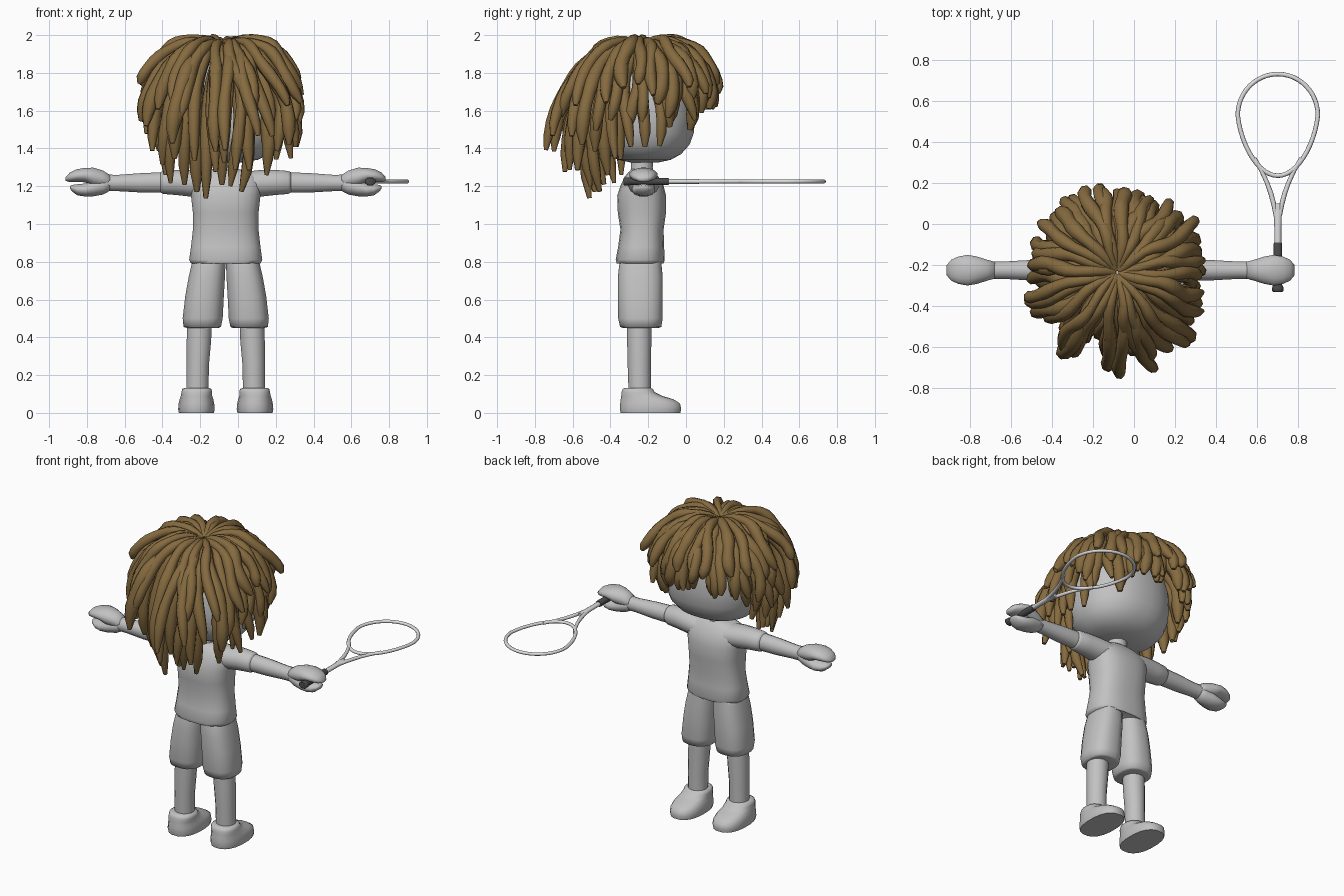
import bpy, bmesh, math, random
from mathutils import Vector

if "Cube" in bpy.data.objects:
    bpy.data.objects.remove(bpy.data.objects["Cube"])
random.seed(7)

CX, CY = -0.065, -0.235          # body axis
X, Y, Z = Vector((1, 0, 0)), Vector((0, 1, 0)), Vector((0, 0, 1))


def material(name, col):
    m = bpy.data.materials.new(name)
    m.diffuse_color = (*col, 1)
    m.use_nodes = True
    m.node_tree.nodes["Principled BSDF"].inputs["Base Color"].default_value = m.diffuse_color
    return m


GREY = material("body grey", (0.54, 0.54, 0.54))
HAIR = material("hair brown", (0.235, 0.145, 0.05))
FRAME = material("racket light grey", (0.72, 0.72, 0.72))
GRIP = material("grip dark grey", (0.07, 0.07, 0.07))


def sweep(bm, pts, radii, side, n=16, e=2.0, axis=None, closed=False):
    """Loft (super)elliptical rings along pts; radii = (along side, across)."""
    pts = [Vector(p) for p in pts]
    rings, m = [], len(pts)
    for i, (p, (a, b)) in enumerate(zip(pts, radii)):
        if axis:
            t = axis
        elif closed:
            t = (pts[(i + 1) % m] - pts[i - 1]).normalized()
        else:
            t = (pts[min(i + 1, m - 1)] - pts[max(i - 1, 0)]).normalized()
        nn = t.cross(side).normalized()
        s = nn.cross(t)
        ring = []
        for k in range(n):
            w = 2 * math.pi * (k + 0.5) / n
            c, d = math.cos(w), math.sin(w)
            c = math.copysign(abs(c) ** (2 / e), c)
            d = math.copysign(abs(d) ** (2 / e), d)
            ring.append(bm.verts.new(p + s * (a * c) + nn * (b * d)))
        rings.append(ring)
    for i in range(m if closed else m - 1):
        r0, r1 = rings[i], rings[(i + 1) % m]
        for k in range(n):
            j = (k + 1) % n
            bm.faces.new((r0[k], r0[j], r1[j], r1[k]))
    if not closed:
        bm.faces.new(rings[0][::-1])
        bm.faces.new(rings[-1])


def finish(name, bm, mat, angle=50):
    bmesh.ops.recalc_face_normals(bm, faces=bm.faces[:])
    me = bpy.data.meshes.new(name)
    bm.to_mesh(me)
    bm.free()
    me.materials.append(mat)
    me.shade_smooth()
    me.set_sharp_from_angle(angle=math.radians(angle))
    ob = bpy.data.objects.new(name, me)
    bpy.context.collection.objects.link(ob)
    return ob


def part(name, pts, radii, side, mat=GREY, angle=50, **kw):
    bm = bmesh.new()
    sweep(bm, pts, radii, side, **kw)
    return finish(name, bm, mat, angle)


def column(name, rows, **kw):
    """Vertical loft from rows of (z, x centre, x half, y min, y max)."""
    return part(name, [(x, (y0 + y1) / 2, z) for z, x, _, y0, y1 in rows],
                [(h, (y1 - y0) / 2) for _, _, h, y0, y1 in rows], X, axis=Z, **kw)


# shirt body, neck and head
column("shirt", [(z, CX, h, a, b) for z, h, a, b in (
    (0.79, .185, -.367, -.118), (0.81, .195, -.373, -.112), (0.88, .185, -.36, -.115),
    (0.97, .175, -.348, -.118), (1.06, .175, -.362, -.105), (1.15, .185, -.365, -.105),
    (1.21, .19, -.345, -.12), (1.25, .175, -.325, -.145), (1.275, .13, -.305, -.165),
    (1.29, .07, -.29, -.18))], n=24, e=2.6, angle=70)
column("neck", [(1.25, CX, .065, -.3, -.17), (1.30, CX, .058, -.292, -.175),
                (1.37, CX, .06, -.295, -.17)])
column("head", [(z, CX, h, -.22 - d, -.22 + d) for z, h, d in (
    (1.325, .08, .07), (1.34, .17, .14), (1.37, .235, .195), (1.42, .275, .24),
    (1.48, .295, .262), (1.56, .303, .27), (1.66, .3, .265), (1.75, .275, .245),
    (1.83, .225, .2), (1.88, .17, .15), (1.915, .1, .09), (1.93, .03, .03))],
    n=32, e=2.25)

# limbs, mirrored about the body axis
for s, lab in ((-1, "left"), (1, "right")):
    def px(d):
        return CX + s * d
    column(lab + "_shorts_leg", [
        (0.45, px(.122), .085, -.335, -.145), (0.455, px(.124), .1, -.35, -.13),
        (0.50, px(.122), .107, -.36, -.122), (0.62, px(.112), .103, -.362, -.122),
        (0.72, px(.1), .097, -.362, -.122), (0.78, px(.092), .091, -.355, -.128),
        (0.83, px(.085), .084, -.345, -.13)],
        n=20, e=2.5, angle=80)
    column(lab + "_lower_leg", [
        (0.10, px(.15), .06, -.305, -.185), (0.25, px(.148), .06, -.31, -.185),
        (0.38, px(.142), .066, -.313, -.182), (0.48, px(.138), .066, -.313, -.182)])
    column(lab + "_shoe", [
        (0.0, px(.155), .094, -.347, -.028), (0.02, px(.155), .098, -.352, -.024),
        (0.05, px(.155), .095, -.35, -.03), (0.072, px(.155), .09, -.347, -.065),
        (0.09, px(.155), .084, -.344, -.125), (0.11, px(.153), .082, -.342, -.165),
        (0.127, px(.153), .078, -.335, -.175), (0.133, px(.153), .06, -.32, -.19)],
        n=20, e=2.4, angle=70)

    def reach(name, rows, **kw):
        """Sideways loft from rows of (distance, z, y half, z half)."""
        return part(lab + name, [(px(d), CY + .01, z) for d, z, _, _ in rows],
                    [(a, b) for _, _, a, b in rows], Y, axis=X, **kw)
    reach("_sleeve", [(.08, 1.205, .09, .07), (.18, 1.215, .08, .072), (.26, 1.22, .07, .068),
                      (.33, 1.22, .064, .062), (.345, 1.22, .055, .055)], angle=80)
    reach("_arm", [(.31, 1.22, .052, .056), (.45, 1.218, .05, .052),
                   (.57, 1.217, .043, .044), (.67, 1.218, .045, .045)])
    reach("_fingers", [(.60, 1.222, .038, .03), (.65, 1.238, .052, .046), (.70, 1.248, .068, .051),
                       (.745, 1.259, .076, .039), (.79, 1.256, .068, .034),
                       (.825, 1.247, .052, .026), (.847, 1.238, .025, .01)], angle=80)
    reach("_thumb", [(.60, 1.212, .038, .03), (.65, 1.2, .05, .045), (.70, 1.190, .06, .044),
                     (.745, 1.18, .062, .035), (.785, 1.181, .052, .03),
                     (.815, 1.19, .035, .017), (.825, 1.195, .015, .006)], angle=80)

# hair: four layers of fat locks fanning out from the crown
crown = Vector((-0.082, -0.235, 0))


def lock(bm, th, R, zend, rad, top, root, fall):
    out = Vector((math.cos(th), math.sin(th), 0))
    tang = Vector((-math.sin(th), math.cos(th), 0))
    q = [(root, 1.94 - 0.25 * root), (0.23, top),
         (max(R, 0.345) + fall, zend + 0.6 * (1.94 - zend)), (R, zend)]
    ph, amp, drift = random.uniform(0, 6.28), random.uniform(.01, .02), random.uniform(-.06, .06)
    pts, rr, N = [], [], 14
    for i in range(N):
        t = i / (N - 1)
        w = ((1 - t) ** 3, 3 * t * (1 - t) ** 2, 3 * t * t * (1 - t), t ** 3)
        r = sum(a * b[0] for a, b in zip(w, q))
        z = sum(a * b[1] for a, b in zip(w, q))
        wob = amp * math.sin(ph + 8 * t) * min(1, 3 * t)
        pts.append(crown + out * (r + 0.7 * wob) + tang * (wob + drift * t * t) + Z * z)
        k = rad * (0.55 + 0.45 * min(1, t * 2))
        if i >= N - 2:
            k *= 0.85 if i == N - 2 else 0.35
        k *= 1 + 0.08 * math.sin(ph + 20 * t)
        rr.append((k, k))
    sweep(bm, pts, rr, tang, n=7)


LAYERS = (  # name, count, crest, root, bulge, then (reach, tip height) front, side, back
    ("hair_crown", 22, 2.05, .015, -.05, (.425, 1.71), (.425, 1.73), (.455, 1.60)),
    ("hair_outer", 25, 2.01, .05, -.01, (.395, 1.66), (.405, 1.56), (.475, 1.43)),
    ("hair_middle", 25, 1.99, .06, .02, (.375, 1.64), (.395, 1.46), (.37, 1.28)),
    ("hair_inner", 25, 1.97, .08, .03, (.34, 1.62), (.355, 1.36), (.25, 1.17)))
for name, count, top, root, fall, front, side, back in LAYERS:
    bm = bmesh.new()
    for i in range(count):
        th = 2 * math.pi * (i + random.uniform(-.3, .3)) / count
        f = math.sin(th)
        end = front if f > 0 else back
        R, zend = (a + (b - a) * abs(f) for a, b in zip(side, end))
        lock(bm, th, R + random.uniform(-.03, .03), zend + random.uniform(-.05, .05),
             random.uniform(.031, .039), top + random.uniform(-.02, .025), root, fall)
    finish(name, bm, HAIR, 60)

# racket, lying flat and held in the right hand
RX, RZ = 0.70, 1.225
rim = []
for i in range(48):
    a = 2 * math.pi * i / 48
    c, s = math.cos(a), math.sin(a)
    rim.append((RX + .195 * c * (1 if s > 0 else 1 + .15 * s),
                .53 + s * (.2 if s > 0 else .295), RZ))
part("racket_rim", rim, [(.010, .011)] * 48, Z, FRAME, angle=80, n=10, closed=True)
for s in (-1, 1):
    part("racket_throat_arm", [(RX + s * d, y, RZ) for d, y in (
        (.115, .32), (.08, .262), (.052, .2), (.034, .15), (.018, .09), (.008, .04))],
        [(.010, .011)] * 3 + [(.011, .012)] * 3, Z, FRAME, angle=80, n=10)
part("racket_shaft", [(RX, y, RZ) for y in (.1, .06, -.02, -.12)],
     [(.011, .018), (.013, .02), (.013, .017), (.014, .017)], Z, FRAME, angle=80, n=10)
part("racket_grip", [(RX, y, RZ) for y in (-.09, -.1, -.2, -.295, -.31, -.325, -.33)],
     [(.018, .02), (.021, .023), (.021, .023), (.021, .023), (.024, .03), (.024, .03), (.02, .025)],
     Z, GRIP, angle=50, n=8)
